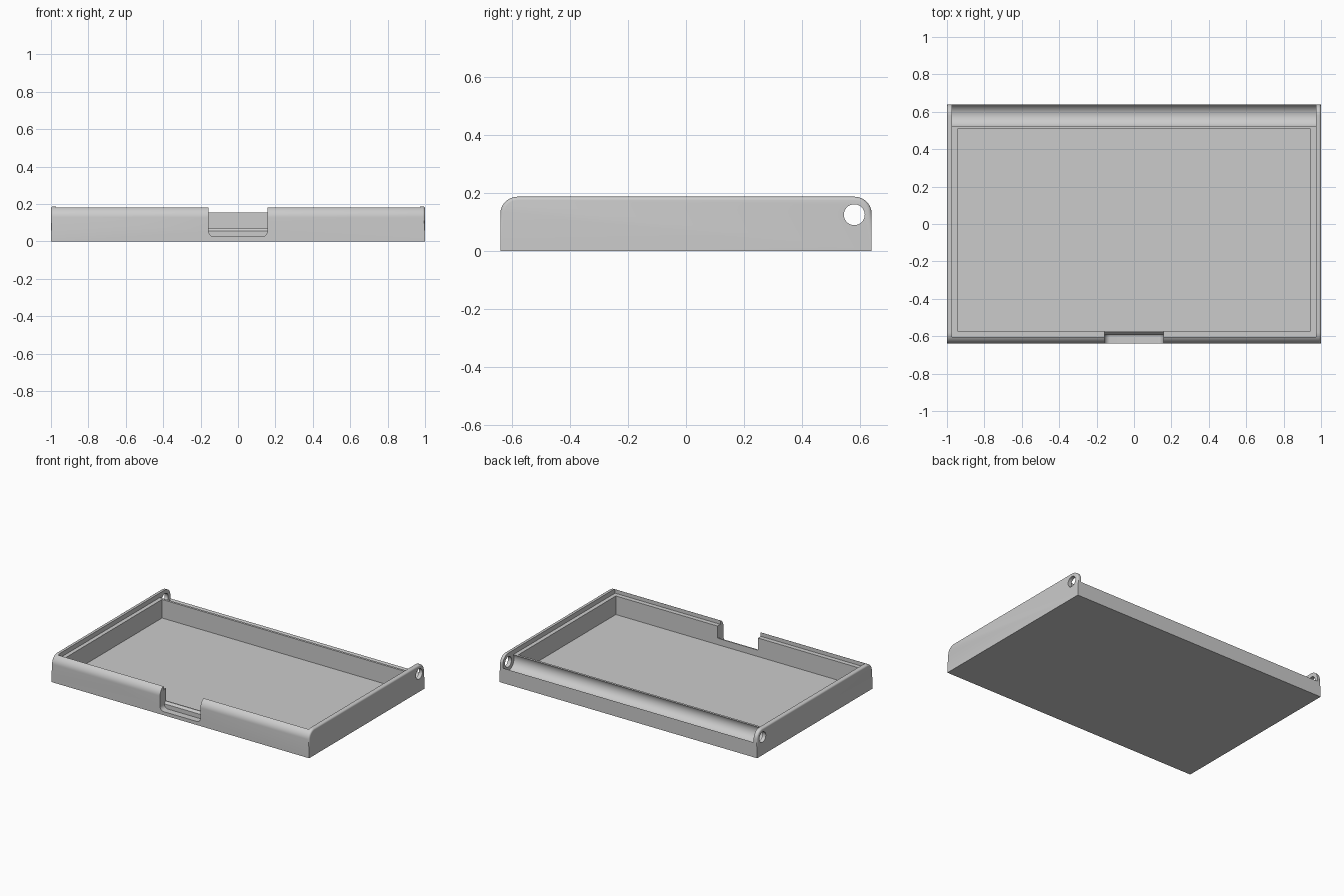
import bpy, bmesh, math

cube = bpy.data.objects.get("Cube")
if cube:
    bpy.data.objects.remove(cube, do_unlink=True)

# Main dimensions
W, D, H = 1.0, 0.64, 0.187      # half width, half depth, height
R = 0.06                        # corner rounding
FLOOR, LEDGE = 0.025, 0.155
RIM_X, CAV_X = 0.973, 0.945     # inside of rim, inside of cavity
RIM_Y, CAV_Y = -0.604, -0.572
HINGE = (0.58, 0.125)           # hinge axis in y, z
NOTCH = 0.157

grey = bpy.data.materials.new("plain_grey")
grey.use_nodes = True
grey.diffuse_color = (0.6, 0.6, 0.6, 1)
grey.node_tree.nodes["Principled BSDF"].inputs["Base Color"].default_value = (0.6, 0.6, 0.6, 1)


def arc(cx, cy, r, a0, a1, n):
    angles = [math.radians(a0 + (a1 - a0) * i / n) for i in range(n + 1)]
    return [(cx + r * math.cos(a), cy + r * math.sin(a)) for a in angles]


def prism(name, points, start, end, axis="X"):
    """Extrude a closed profile along X (points are y, z) or Y (points are x, z)."""
    bm = bmesh.new()

    def place(p, t):
        return (t, p[0], p[1]) if axis == "X" else (p[0], t, p[1])
    a = [bm.verts.new(place(p, start)) for p in points]
    b = [bm.verts.new(place(p, end)) for p in points]
    bm.faces.new(a)
    bm.faces.new(b[::-1])
    for i in range(len(a)):
        j = (i + 1) % len(a)
        bm.faces.new((a[i], b[i], b[j], a[j]))
    bmesh.ops.recalc_face_normals(bm, faces=bm.faces)
    mesh = bpy.data.meshes.new(name)
    bm.to_mesh(mesh)
    bm.free()
    mesh.materials.append(grey)
    obj = bpy.data.objects.new(name, mesh)
    bpy.context.collection.objects.link(obj)
    return obj


def box(name, x, y0, y1, z0, z1):
    return prism(name, [(y0, z0), (y1, z0), (y1, z1), (y0, z1)], -x, x)


def cut(target, cutter):
    cutter.hide_render = True
    mod = target.modifiers.new("cut", "BOOLEAN")
    mod.operation, mod.solver, mod.object = "DIFFERENCE", "EXACT", cutter
    bpy.context.view_layer.objects.active = target
    bpy.ops.object.modifier_apply(modifier=mod.name)
    bpy.data.objects.remove(cutter, do_unlink=True)


# Solid body with rounded front and back top corners
profile = ([(-D, 0), (D, 0)] + arc(D - R, H - R, R, 0, 90, 16)
           + arc(R - D, H - R, R, 90, 180, 16))
tray = prism("case_tray", profile, -W, W)

# Soft outer edge along the top of each side
bm = bmesh.new()
bm.from_mesh(tray.data)
edges = [e for e in bm.edges
         if abs(e.verts[0].co.x - e.verts[1].co.x) < 0.001
         and min(v.co.z for v in e.verts) > H - R - 0.001]
bmesh.ops.bevel(bm, geom=edges, offset=0.012, segments=4, profile=0.5, affect="EDGES")
bm.to_mesh(tray.data)
bm.free()

# Main cavity and the stepped recess for the lid
cut(tray, box("cavity", CAV_X, CAV_Y, 0.508, FLOOR, 0.4))
cut(tray, box("lid_recess", RIM_X, RIM_Y, 0.8, LEDGE, 0.4))

# Concave hinge channel between the two lugs, and the pin holes
cut(tray, box("hinge_gap", RIM_X, 0.524, 0.8, HINGE[1], 0.4))
cut(tray, prism("hinge_channel", arc(*HINGE, 0.0635, 0, 354.375, 63), -RIM_X, RIM_X))
cut(tray, prism("pin_hole", arc(*HINGE, 0.036, 0, 348.75, 31), -1.2, 1.2))

# Finger notch with rounded lower corners in the outer front wall
r = 0.03
notch = (arc(-NOTCH + r, FLOOR + r, r, 180, 270, 8)
         + arc(NOTCH - r, FLOOR + r, r, 270, 360, 8)
         + [(NOTCH, 0.4), (-NOTCH, 0.4)])
cut(tray, prism("finger_notch", notch, -0.8, -0.593, "Y"))

# Low, sloped inner lip left behind the notch
cut(tray, prism("notch_lip", [(-0.6, 0.055), (-0.593, 0.055), (-0.58, 0.07),
                              (-0.55, 0.07), (-0.55, 0.4), (-0.6, 0.4)], -NOTCH, NOTCH))

# Smooth curves, crisp edges
bpy.ops.object.select_all(action="DESELECT")
tray.select_set(True)
bpy.context.view_layer.objects.active = tray
bpy.ops.object.shade_smooth_by_angle(angle=math.radians(30))
